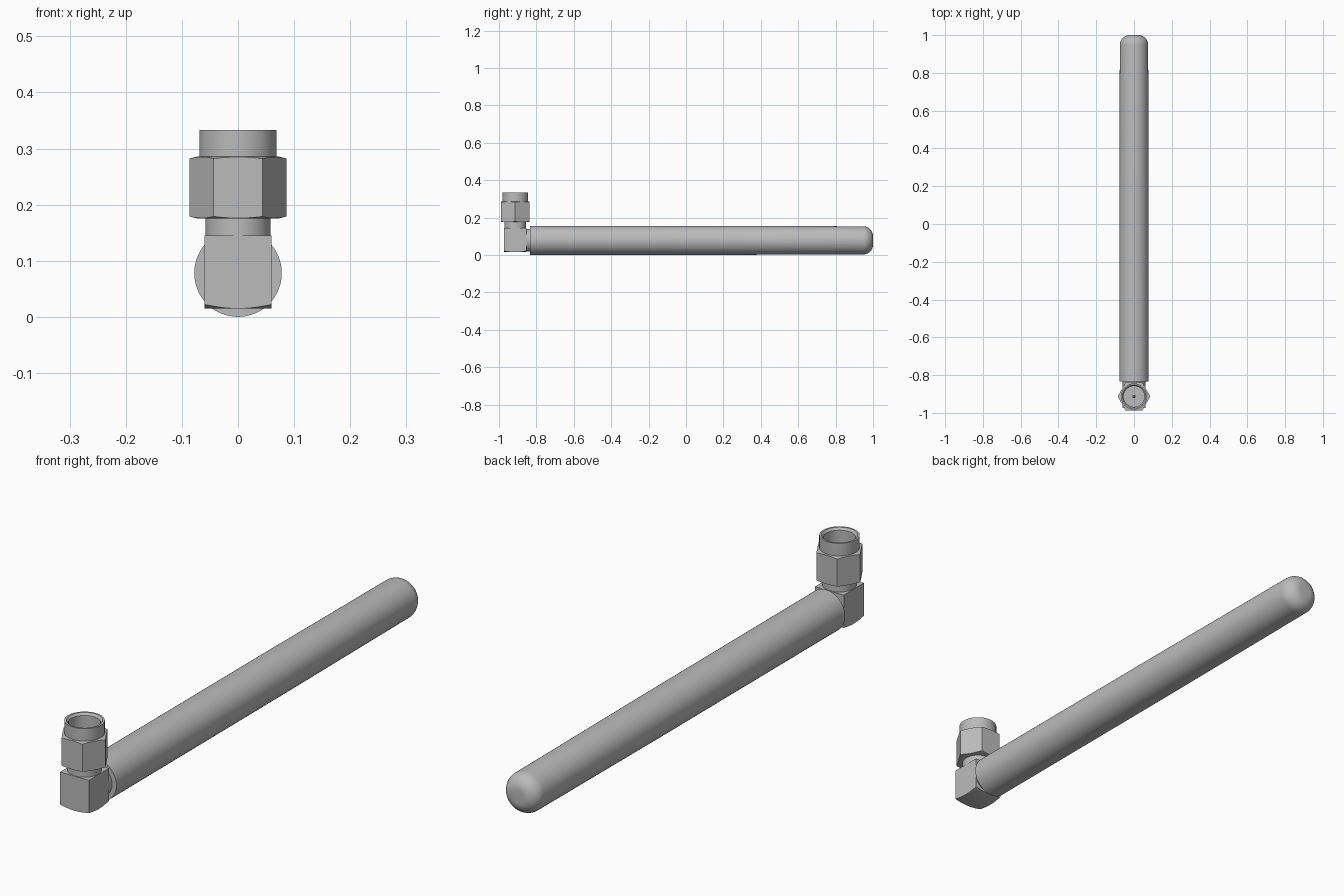
import bpy, bmesh
from math import radians, pi, sin, cos
from mathutils import Matrix, Vector

old = bpy.data.objects.get("Cube")
if old:
    bpy.data.objects.remove(old, do_unlink=True)

AXIS_Y = -0.913   # upright connector axis
ROD_Z = 0.078     # height of the rod axis

grey = bpy.data.materials.new("neutral grey")
grey.use_nodes = True
grey.diffuse_color = (0.5, 0.5, 0.5, 1)
grey.node_tree.nodes["Principled BSDF"].inputs["Base Color"].default_value = (0.5, 0.5, 0.5, 1)


def finish(name, bm, matrix):
    bmesh.ops.remove_doubles(bm, verts=bm.verts, dist=1e-5)
    bmesh.ops.recalc_face_normals(bm, faces=bm.faces)
    bm.transform(matrix)
    mesh = bpy.data.meshes.new(name)
    bm.to_mesh(mesh)
    bm.free()
    mesh.materials.append(grey)
    obj = bpy.data.objects.new(name, mesh)
    bpy.context.collection.objects.link(obj)
    return obj


def smooth(obj):
    bpy.ops.object.select_all(action="DESELECT")
    obj.select_set(True)
    bpy.context.view_layer.objects.active = obj
    bpy.ops.object.shade_smooth_by_angle(angle=radians(30))


def lathe(name, profile, matrix, closed=False, steps=64):
    """Revolve (radius, height) points around local z."""
    bm = bmesh.new()
    verts = [bm.verts.new((r, 0, z)) for r, z in profile]
    pairs = list(zip(verts, verts[1:]))
    if closed:
        pairs.append((verts[-1], verts[0]))
    edges = [bm.edges.new(p) for p in pairs]
    bmesh.ops.spin(bm, geom=verts + edges, axis=(0, 0, 1), cent=(0, 0, 0),
                   angle=2 * pi, steps=steps, use_merge=True)
    obj = finish(name, bm, matrix)
    smooth(obj)
    return obj


def prism(name, sides, radius, turn, z0, z1, matrix):
    bm = bmesh.new()
    bmesh.ops.create_cone(bm, cap_ends=True, segments=sides, radius1=radius,
                          radius2=radius, depth=z1 - z0)
    shift = Matrix.Translation((0, 0, (z0 + z1) / 2))
    return finish(name, bm, matrix @ shift @ Matrix.Rotation(turn, 4, "Z"))


def trim(obj, cutter):
    """Keep only what lies inside the turned cutter, so corners are chamfered."""
    mod = obj.modifiers.new("corner chamfer", "BOOLEAN")
    mod.operation, mod.object, mod.solver = "INTERSECT", cutter, "EXACT"
    bpy.context.view_layer.update()
    graph = bpy.context.evaluated_depsgraph_get()
    mesh = bpy.data.meshes.new_from_object(obj.evaluated_get(graph))
    obj.modifiers.clear()
    obj.data = mesh
    bpy.data.objects.remove(cutter, do_unlink=True)
    smooth(obj)


upright = Matrix.Translation((0, AXIS_Y, 0))
along = Matrix.Translation((0, 0, ROD_Z)) @ Matrix.Rotation(-pi / 2, 4, "X")

# Long rod, slightly tapered, with a rounded tip
END_R, FILLET = 0.075, 0.052
tip = [(END_R - FILLET + FILLET * cos(a), 1 - FILLET + FILLET * sin(a))
       for a in (i * pi / 20 for i in range(11))]
lathe("antenna_rod", [(0, -0.835), (0.078, -0.835), (0.0775, 0.2)] + tip + [(0, 1)], along)

# Short round flange between the elbow and the rod
lathe("rod_flange", [(0, -0.87), (0.06, -0.87), (0.06, -0.83), (0, -0.83)], along)

# Square elbow with a turned chamfer on its underside
elbow = prism("elbow_block", 4, 0.06 * 2 ** 0.5, pi / 4, 0.015, 0.145, upright)
trim(elbow, lathe("elbow_cutter", [(0, 0.0149), (0.06, 0.0149), (0.1, 0.0265),
                                   (0.1, 0.2), (0, 0.2)], upright))

# Neck under the nut
lathe("neck", [(0, 0.14), (0.058, 0.14), (0.058, 0.185), (0, 0.185)], upright)

# Hexagonal nut, chamfered at its corners and hollow
nut = prism("hex_nut", 6, 0.075 / cos(pi / 6), pi / 6, 0.175, 0.286, upright)
trim(nut, lathe("nut_cutter", [(0.057, 0.17), (0.069, 0.1745), (0.095, 0.181),
                               (0.095, 0.28), (0.069, 0.2865), (0.057, 0.29)],
                upright, closed=True))

# Collar with an open bore
lathe("collar", [(0, 0.18), (0.065, 0.18), (0.069, 0.2), (0.069, 0.333), (0.062, 0.333),
                 (0.055, 0.325), (0.055, 0.225), (0, 0.225)], upright)

# Centre contact
lathe("centre_pin", [(0, 0.22), (0.008, 0.22), (0.008, 0.285), (0.004, 0.295), (0, 0.295)],
      upright, steps=24)
